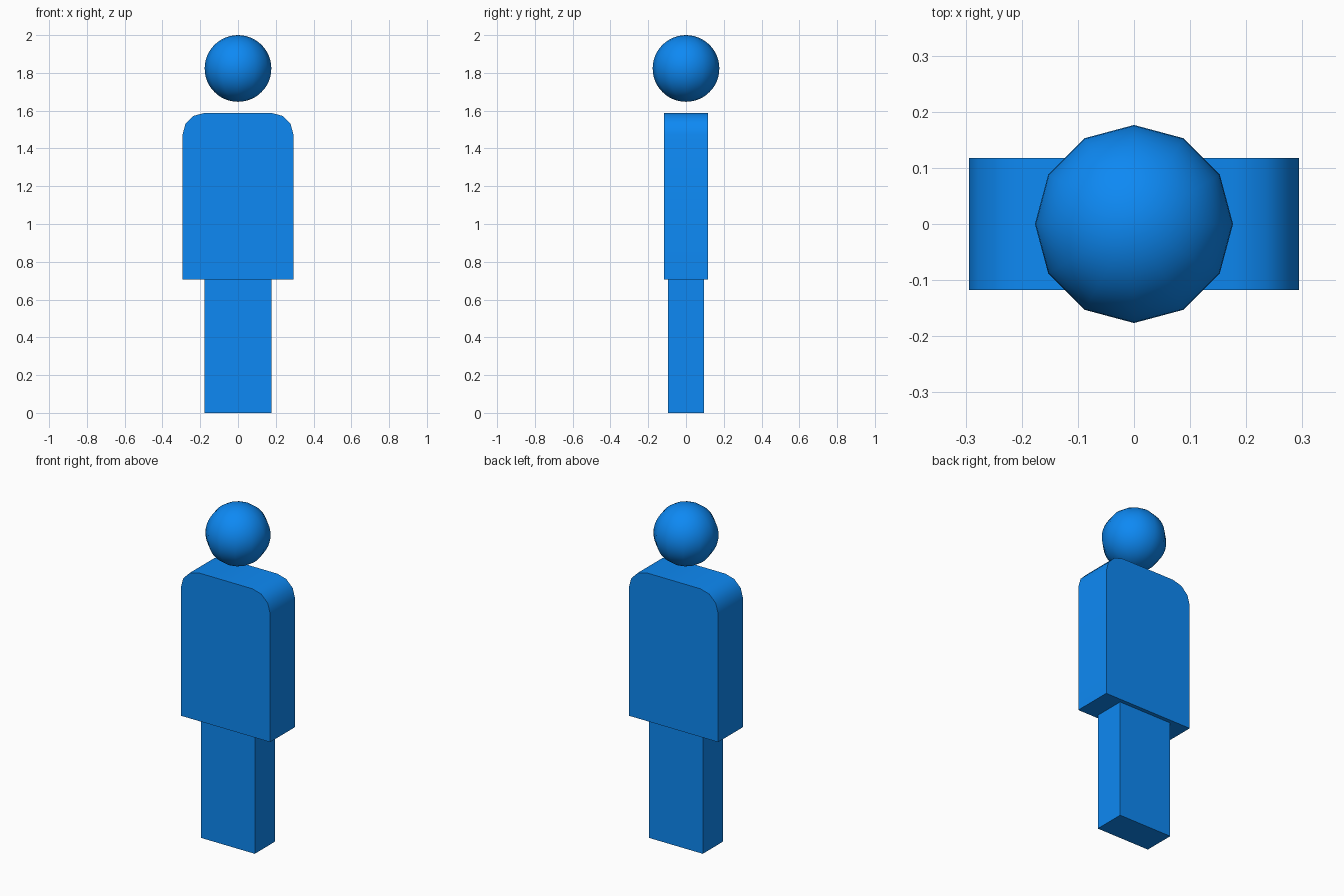
import bpy, bmesh, math
from mathutils import Matrix

if "Cube" in bpy.data.objects:
    bpy.data.objects.remove(bpy.data.objects["Cube"])

U = 2 / 17  # base module of the figure

blue = bpy.data.materials.new("blue")
blue.diffuse_color = (0.004, 0.25, 0.9, 1)
blue.use_nodes = True
blue.node_tree.nodes["Principled BSDF"].inputs["Base Color"].default_value = blue.diffuse_color


def finish(name, bm, smooth_angle=None):
    bmesh.ops.recalc_face_normals(bm, faces=bm.faces[:])
    mesh = bpy.data.meshes.new(name)
    bm.to_mesh(mesh)
    bm.free()
    mesh.materials.append(blue)
    obj = bpy.data.objects.new(name, mesh)
    bpy.context.collection.objects.link(obj)
    if smooth_angle:
        bpy.ops.object.select_all(action='DESELECT')
        obj.select_set(True)
        bpy.context.view_layer.objects.active = obj
        bpy.ops.object.shade_smooth_by_angle(angle=math.radians(smooth_angle))
    return obj


def extrude_profile(name, points, half_depth, smooth_angle=None):
    """Extrude an x-z outline symmetrically along y."""
    bm = bmesh.new()
    face = bm.faces.new([bm.verts.new((x, -half_depth, z)) for x, z in points])
    new = bmesh.ops.extrude_face_region(bm, geom=[face])["geom"]
    verts = [g for g in new if isinstance(g, bmesh.types.BMVert)]
    bmesh.ops.translate(bm, verts=verts, vec=(0, 2 * half_depth, 0))
    return finish(name, bm, smooth_angle)


# Legs: one plain block
w, hip = 1.5 * U, 6 * U
extrude_profile("legs", [(-w, 0), (w, 0), (w, hip), (-w, hip)], 0.8 * U)

# Torso: slab with rounded shoulders
half, shoulder, r = 2.5 * U, 13.5 * U, U
arc = [(half - r + r * math.cos(a), shoulder - r + r * math.sin(a))
       for a in (math.radians(30 * i) for i in range(4))]
right = [(half, hip)] + arc
left = [(-x, z) for x, z in reversed(right)]
extrude_profile("torso", right + left, U, 40)

# Head: floating sphere with twelve sides around
bm = bmesh.new()
bmesh.ops.create_uvsphere(bm, u_segments=12, v_segments=24, radius=1.5 * U,
                          matrix=Matrix.Translation((0, 0, 15.5 * U)))
finish("head", bm, 40)
